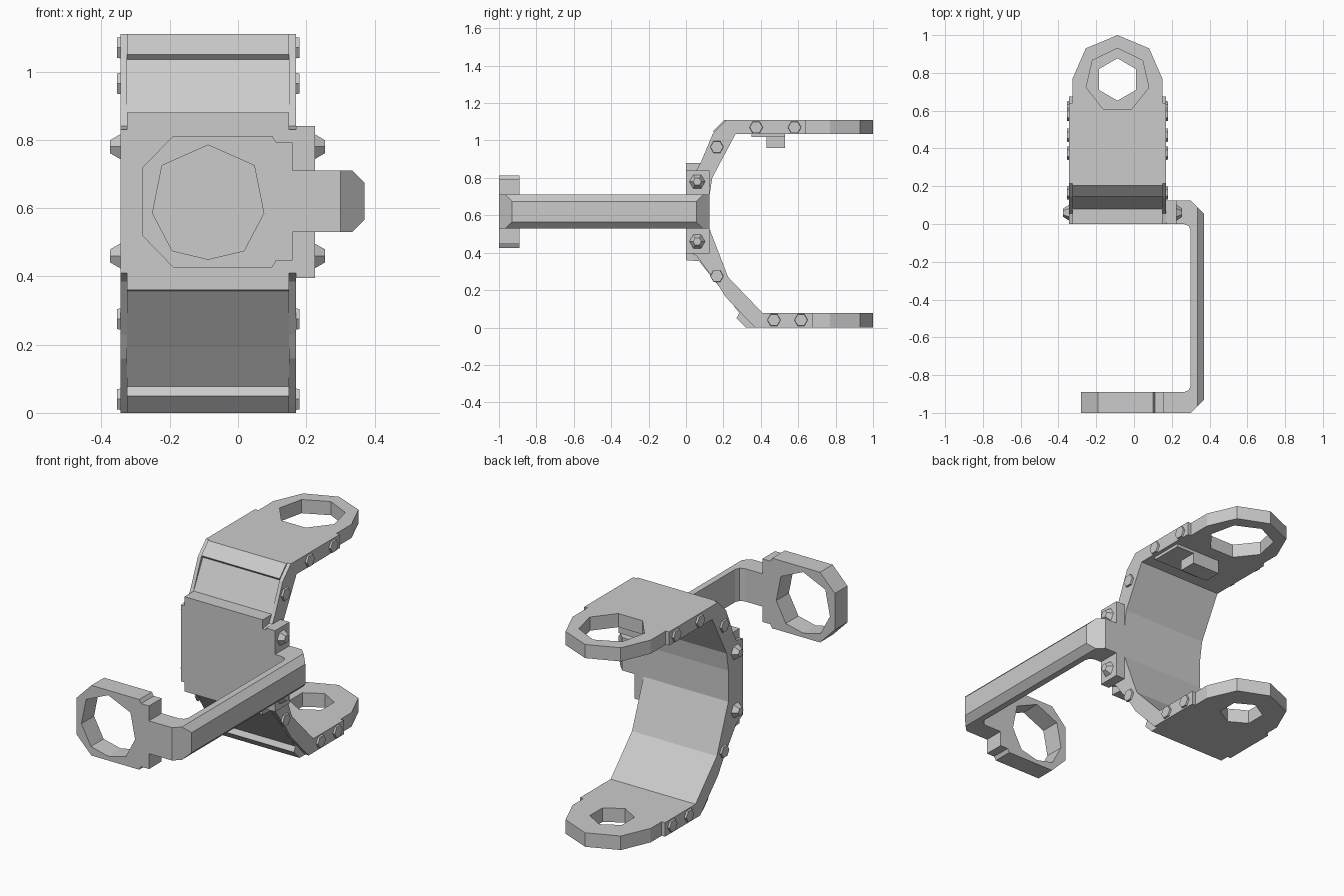
import bpy, bmesh, math
from mathutils import Vector

if "Cube" in bpy.data.objects:
    bpy.data.objects.remove(bpy.data.objects["Cube"])

CX = -0.0875  # centre line of the bracket


def prism(name, pts, axis, lo, hi, cuts=()):
    """Extrude a 2D outline along an axis; cuts are (point, normal) planes that trim it."""
    place = {'x': lambda a, b, d: (d, a, b),
             'y': lambda a, b, d: (a, d, b),
             'z': lambda a, b, d: (a, b, d)}[axis]
    bm = bmesh.new()
    face = bm.faces.new([bm.verts.new(place(a, b, lo)) for a, b in pts])
    ext = bmesh.ops.extrude_face_region(bm, geom=[face], use_keep_orig=True)
    verts = [g for g in ext['geom'] if isinstance(g, bmesh.types.BMVert)]
    bmesh.ops.translate(bm, verts=verts, vec=Vector(place(0, 0, hi - lo)))
    for co, no in cuts:
        geom = bm.verts[:] + bm.edges[:] + bm.faces[:]
        bmesh.ops.bisect_plane(bm, geom=geom, plane_co=co, plane_no=no, clear_outer=True)
        bmesh.ops.holes_fill(bm, edges=[e for e in bm.edges if e.is_boundary])
    bmesh.ops.recalc_face_normals(bm, faces=bm.faces[:])
    me = bpy.data.meshes.new(name)
    bm.to_mesh(me)
    bm.free()
    ob = bpy.data.objects.new(name, me)
    bpy.context.collection.objects.link(ob)
    return ob


def rect(a0, a1, b0, b1):
    return [(a0, b0), (a1, b0), (a1, b1), (a0, b1)]


def ngon(n, a, b, r):
    return [(a + r * math.sin(2 * math.pi * i / n), b + r * math.cos(2 * math.pi * i / n))
            for i in range(n)]


def cut_hole(ob, cutter):
    cutter.hide_render = True
    cutter.hide_set(True)
    m = ob.modifiers.new("hole", 'BOOLEAN')
    m.operation = 'DIFFERENCE'
    m.object = cutter


def bolt(name, x, y, z, r1, r2, depth, side):
    bpy.ops.mesh.primitive_cone_add(vertices=6, radius1=r1, radius2=r2, depth=depth,
                                    location=(x + side * depth / 2, y, z),
                                    rotation=(0, side * math.pi / 2, 0))
    bpy.context.object.name = name


# C-shaped bracket body with tapered tongues
inner_top = [(0.265, 1.035), (0.14, 0.80), (0.125, 0.70)]
inner_bottom = [(0.125, 0.53), (0.225, 0.27), (0.41, 0.077)]
body_outline = ([(1, 1.11), (0.205, 1.11), (0.145, 1.05), (0.16, 1.035), (0.08, 0.88), (0, 0.88),
                 (0, 0.36), (0.07, 0.355), (0.20, 0.19), (0.285, 0.077), (0.27, 0.05),
                 (0.32, 0), (1, 0), (1, 0.077)]
                + inner_bottom[::-1] + inner_top[::-1] + [(1, 1.035)])
cuts = []
for s in (1, -1):
    cuts += [((CX + s * 0.2375, 0.77, 0), (s * 0.16, 0.07, 0)),
             ((CX, 1.0, 0), (s * 0.07, 0.1675, 0))]
body = prism("bracket_body", body_outline, 'x', CX - 0.2375, CX + 0.2375, cuts)
cut_hole(body, prism("top_hole_cutter", ngon(7, CX, 0.76, 0.17), 'z', 1.0, 1.2))
cut_hole(body, prism("bottom_hole_cutter", ngon(6, CX, 0.765, 0.112), 'z', -0.1, 0.2))

# Side rims with their bolts
rim_outline = ([(0.64, 1.11), (0.215, 1.11), (0.145, 1.04), (0.08, 0.885), (0.055, 0.84),
                (0, 0.83), (0, 0.41), (0.055, 0.385), (0.17, 0.23), (0.215, 0.16),
                (0.345, 0.025), (0.37, 0), (0.675, 0), (0.675, 0.077)]
               + inner_bottom[::-1] + inner_top[::-1] + [(0.64, 1.035)])
rim_bolts = [(0.375, 1.07), (0.58, 1.07), (0.165, 0.965),
             (0.165, 0.275), (0.47, 0.04), (0.615, 0.04)]
for side, label in ((1, "right"), (-1, "left")):
    a, b = sorted((CX + side * 0.2375, CX + side * 0.2575))
    prism(label + "_rim", rim_outline, 'x', a, b)
    for y, z in rim_bolts:
        bolt(label + "_rim_bolt", CX + side * 0.2575, y, z, 0.036, 0.034, 0.01, side)
    for z in (0.78, 0.46):
        x = 0.225 if side > 0 else -0.345
        bolt(label + "_mount_bolt", x, 0.06, z, 0.042, 0.022, 0.03, side)

# Mounting plate on the right
prism("mount_plate", rect(0, 0.125, 0.395, 0.84), 'x', 0.17, 0.225)

# Side arm with bevelled outer edges
arm_outline = [(0.16, -1), (0.30, -1), (0.37, -0.93), (0.37, 0.055), (0.30, 0.125),
               (0.17, 0.125), (0.17, 0), (0.265, 0), (0.29, -0.01), (0.30, -0.035),
               (0.30, -0.855), (0.29, -0.88), (0.265, -0.89), (0.16, -0.89)]
prism("side_arm", arm_outline, 'z', 0.53, 0.71,
      [((0.37, 0, 0.675), (1, 0, 1)), ((0.37, 0, 0.565), (1, 0, -1))])

# Front ring
half = [(-0.28, 0.10), (-0.19, 0.1925), (0.10, 0.1925), (0.112, 0.173), (0.16, 0.173)]
ring_outline = [(x, 0.619 + z) for x, z in half] + [(x, 0.619 - z) for x, z in half[::-1]]
ring = prism("front_ring", ring_outline, 'y', -1, -0.89)
hole = [(0, 0.785), (0.135, 0.725), (0.163, 0.585), (0.105, 0.475), (0, 0.45),
        (-0.105, 0.475), (-0.163, 0.585), (-0.135, 0.725)]
cut_hole(ring, prism("ring_hole_cutter", [(CX + x, z) for x, z in hole], 'y', -1.1, -0.8))

# Catch under the top plate
prism("catch_strip", rect(0.35, 0.53, 1.018, 1.035), 'x', -0.13, 0.15)
prism("catch_block", rect(0.43, 0.53, 0.96, 1.018), 'x', -0.13, 0.04)
